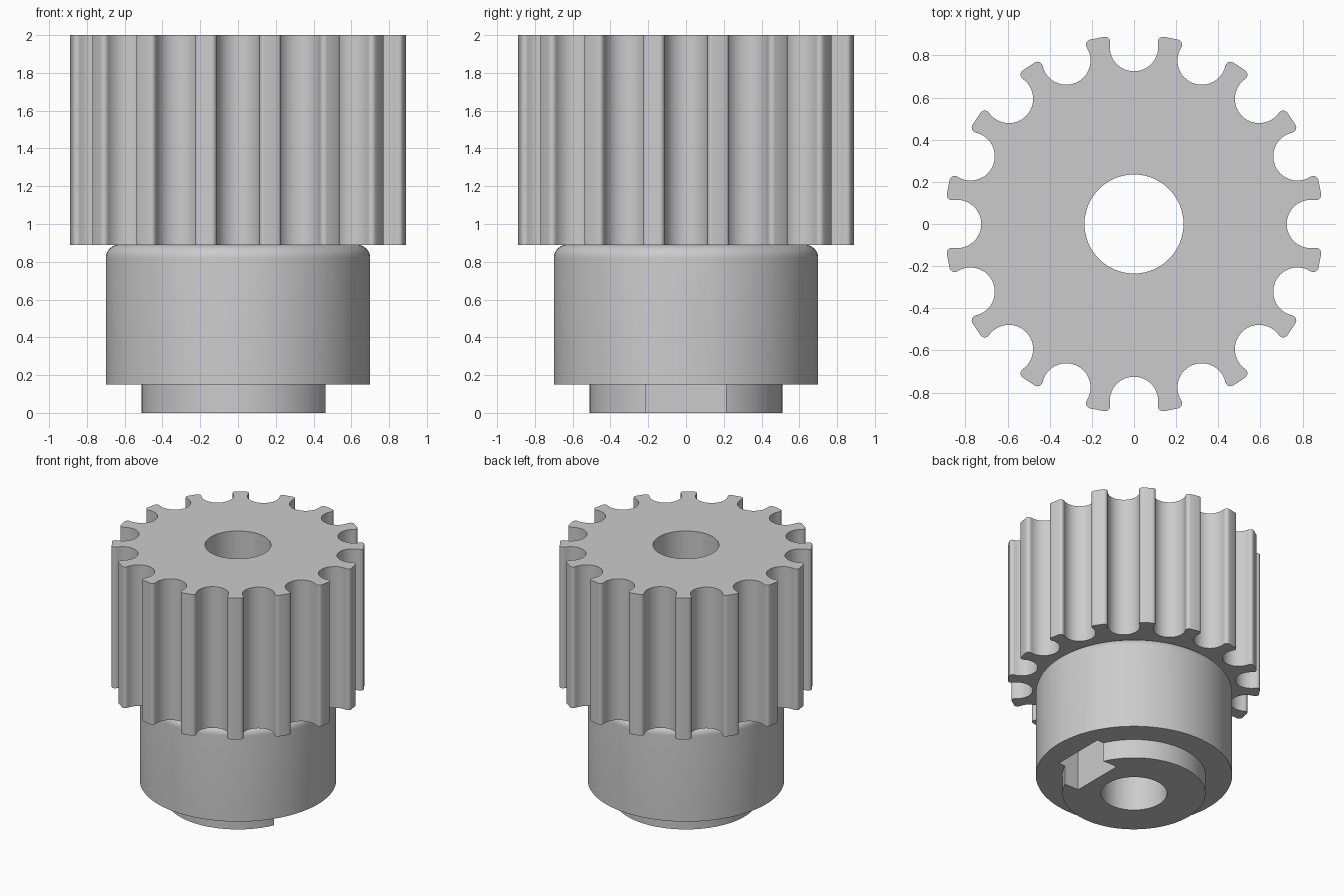
import bpy, bmesh
from math import pi, sin, cos, acos, atan2, radians
from mathutils import Matrix, Vector

if "Cube" in bpy.data.objects:
    bpy.data.objects.remove(bpy.data.objects["Cube"], do_unlink=True)

TEETH = 16
TOOTH_Z, TOP_Z = 0.89, 2.0
TIP_R, GROOVE_R, GROOVE_C, FILLET = 0.90, 0.115, 0.84, 0.025
BORE_R = 0.235

grey = bpy.data.materials.new("plain grey")
grey.use_nodes = True
grey.diffuse_color = (0.6, 0.6, 0.6, 1)
grey.node_tree.nodes["Principled BSDF"].inputs["Base Color"].default_value = (0.6, 0.6, 0.6, 1)


def make_object(name, bm):
    bmesh.ops.recalc_face_normals(bm, faces=bm.faces)
    mesh = bpy.data.meshes.new(name)
    bm.to_mesh(mesh)
    bm.free()
    mesh.materials.append(grey)
    obj = bpy.data.objects.new(name, mesh)
    bpy.context.collection.objects.link(obj)
    return obj


def prism(name, points, z0, z1, matrix=Matrix()):
    """Extrude a flat outline from z0 to z1, then place it."""
    bm = bmesh.new()
    face = bm.faces.new([bm.verts.new((x, y, z0)) for x, y in points])
    new = bmesh.ops.extrude_face_region(bm, geom=[face])["geom"]
    verts = [v for v in new if isinstance(v, bmesh.types.BMVert)]
    bmesh.ops.translate(bm, verts=verts, vec=(0, 0, z1 - z0))
    bm.transform(matrix)
    return make_object(name, bm)


def polygon(radius, sides, offset=0.0):
    return [(radius * cos(2 * pi * i / sides + offset),
             radius * sin(2 * pi * i / sides + offset)) for i in range(sides)]


def arc(centre, radius, a0, a1, steps):
    return [centre + radius * Vector((cos(a), sin(a)))
            for a in (a0 + (a1 - a0) * i / steps for i in range(steps + 1))]


def cut(obj, cutter):
    mod = obj.modifiers.new(cutter.name, 'BOOLEAN')
    mod.operation = 'DIFFERENCE'
    mod.solver = 'EXACT'
    mod.object = cutter
    cutter.hide_render = True
    cutter.hide_set(True)


def smooth(obj):
    """Apply the cuts, then shade smooth with sharp edges kept."""
    bpy.ops.object.select_all(action='DESELECT')
    obj.select_set(True)
    bpy.context.view_layer.objects.active = obj
    for mod in list(obj.modifiers):
        bpy.ops.object.modifier_apply(modifier=mod.name)
    bpy.ops.object.shade_smooth_by_angle(angle=radians(30))


# Toothed section: half a groove and one rounded tooth corner, mirrored and repeated
ring = TIP_R - FILLET
phi = acos((ring**2 + GROOVE_C**2 - (GROOVE_R + FILLET)**2) / (2 * ring * GROOVE_C))
groove = Vector((GROOVE_C, 0))
corner = Vector((ring * cos(phi), ring * sin(phi)))
d = corner - groove
touch = atan2(d.y, d.x)
half = arc(groove, GROOVE_R, pi, touch, 12) + arc(corner, FILLET, touch - pi, phi - 2 * pi, 6)[1:]
# The corner arc runs clockwise from the groove out to the tip
if abs((touch - pi) - (phi - 2 * pi)) > pi:
    half = half[:13] + arc(corner, FILLET, touch - pi, phi, 6)[1:]
unit = [Vector((p.x, -p.y)) for p in reversed(half[1:])] + half
outline = []
for i in range(TEETH):
    a = 2 * pi * i / TEETH
    outline += [(p.x * cos(a) - p.y * sin(a), p.x * sin(a) + p.y * cos(a)) for p in unit]
teeth = prism("toothed_section", outline, TOOTH_Z, TOP_Z)

# Hub with rounded shoulder and narrow lower boss, turned as one profile
shoulder = arc(Vector((0.63, TOOTH_Z - 0.07)), 0.07, 0, pi / 2, 8)
profile = [(0, 0), (0.51, 0), (0.51, 0.15), (0.70, 0.15)] + [tuple(p) for p in shoulder] + [(0, TOOTH_Z)]
bm = bmesh.new()
verts = [bm.verts.new((r, 0, z)) for r, z in profile]
edges = [bm.edges.new(pair) for pair in zip(verts, verts[1:])]
bmesh.ops.spin(bm, geom=verts + edges, axis=(0, 0, 1), cent=(0, 0, 0), angle=2 * pi, steps=96)
bmesh.ops.remove_doubles(bm, verts=bm.verts, dist=0.0001)
hub = make_object("hub", bm)

# Shaft bore through both parts
bore = prism("bore_cutter", polygon(BORE_R, 64), -0.1, TOP_Z + 0.1)
cut(teeth, bore)
cut(hub, bore)

# Octagonal screw hole from the side into the bore
sideways = Matrix.Translation((0, 0, 0.445)) @ Matrix.Rotation(pi / 2, 4, 'Y')
cut(hub, prism("screw_hole_cutter", polygon(0.12, 8, pi / 8), 0.1, 0.9, sideways))

# Nut pocket: slot open at the bottom, with a pointed top around the screw
pocket = [(-0.245, 0), (-0.12, 0.213), (0.6, 0.213), (0.6, -0.213), (-0.12, -0.213)]
cut(hub, prism("nut_pocket_cutter", pocket, 0.34, 0.52, sideways))

smooth(teeth)
smooth(hub)
